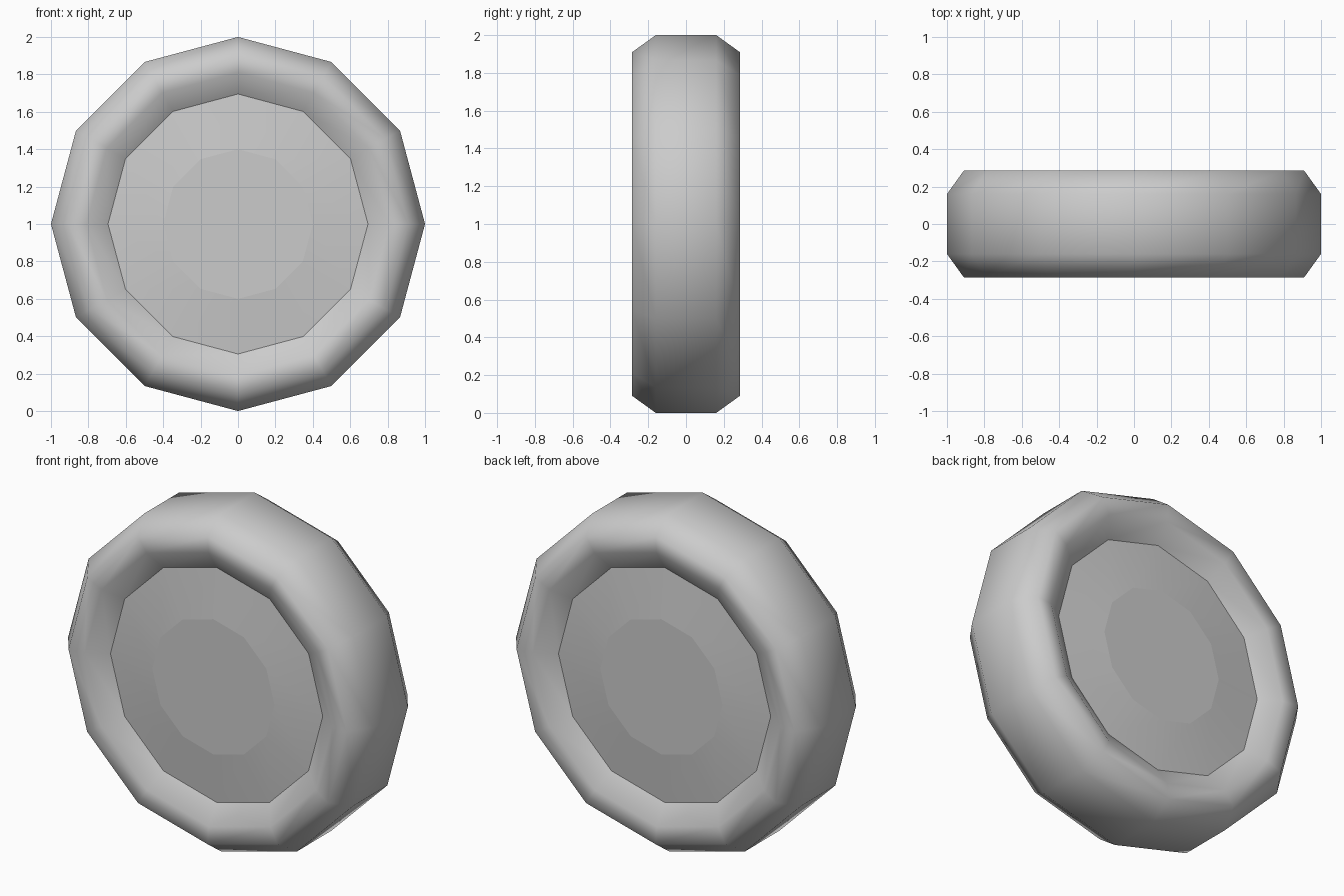
import bpy
import math

if "Cube" in bpy.data.objects:
    bpy.data.objects.remove(bpy.data.objects["Cube"])

SIDES = 12
CENTRE_Z = 1.0


def ring(r, y):
    """One 12-sided ring of points around the axle."""
    steps = [2 * math.pi * j / SIDES for j in range(SIDES)]
    return [(r * math.sin(t), y, CENTRE_Z + r * math.cos(t)) for t in steps]


def add_object(name, verts, faces, smooth):
    mesh = bpy.data.meshes.new(name)
    mesh.from_pydata(verts, [], faces)
    mesh.polygons.foreach_set("use_smooth", [smooth] * len(faces))
    mesh.update()
    obj = bpy.data.objects.new(name, mesh)
    bpy.context.collection.objects.link(obj)
    return obj


def lathe(name, profile, smooth=True):
    """Spin a (radius, y) profile around the axle."""
    verts = [v for r, y in profile for v in ring(r, y)]
    faces = []
    for i in range(len(profile) - 1):
        a, b = i * SIDES, (i + 1) * SIDES
        for j in range(SIDES):
            k = (j + 1) % SIDES
            faces.append((a + j, a + k, b + k, b + j))
    return add_object(name, verts, faces, smooth)


# Tyre: chamfered tread, rounded shoulders and sidewalls sloping in to the rim
half = [(0.695, -0.20), (0.81, -0.275), (0.91, -0.285), (1.0, -0.16)]
lathe("tyre", half + [(r, -y) for r, y in reversed(half)])

# Rim plates: shallow cones on both sides, each with a flat hub cap
cone = [(0.695, -0.20), (0.40, -0.23)]
lathe("rim_front", list(reversed(cone)))
lathe("rim_back", [(r, -y) for r, y in cone])

hub_r, hub_y = cone[1]
loop = list(range(SIDES))
add_object("hub_cap_front", ring(hub_r, hub_y), [loop[::-1]], False)
add_object("hub_cap_back", ring(hub_r, -hub_y), [loop], False)
